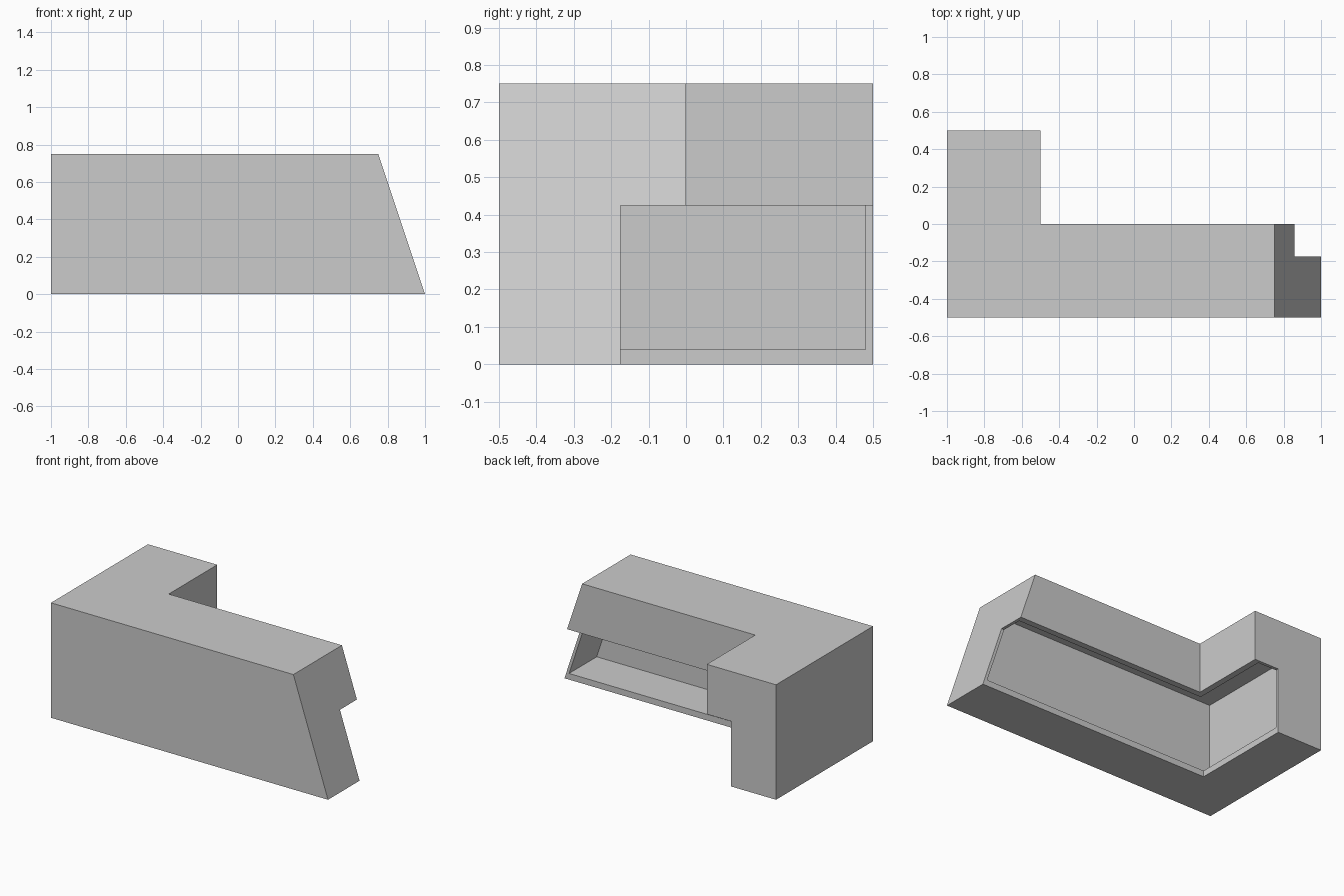
import bpy
import bmesh

cube = bpy.data.objects.get("Cube")
if cube:
    bpy.data.objects.remove(cube, do_unlink=True)

HEIGHT = 0.75
LEDGE = 0.425      # underside of the overhanging top
WALL = 0.04        # panel thickness
CAP = 0.02         # end panel thickness
DEPTH = 0.5        # depth of the top
BASE = 0.325       # depth of the base

grey = bpy.data.materials.new("light_grey")
grey.use_nodes = True
colour = (0.6, 0.6, 0.6, 1)
grey.diffuse_color = colour
grey.node_tree.nodes["Principled BSDF"].inputs["Base Color"].default_value = colour


# Stations along the L-shaped run: o is the distance inward from the outer wall
def back_end(inset):
    return lambda o, z: (-1 + o, 0.5 - inset, z)


def corner(o, z):
    return (-1 + o, -0.5 + o, z)


def slanted_end(inset):
    return lambda o, z: (1 - z / 3 - inset, -0.5 + o, z)


def sweep(name, profile, stations, closed):
    """Carry a profile through the stations, with optional end faces."""
    bm = bmesh.new()
    rings = [[bm.verts.new(place(o, z)) for o, z in profile] for place in stations]
    n = len(profile)
    for a, b in zip(rings, rings[1:]):
        for i in range(n):
            j = (i + 1) % n
            bm.faces.new((a[i], a[j], b[j], b[i]))
    if closed:
        bm.faces.new(rings[0])
        bm.faces.new(reversed(rings[-1]))
        bmesh.ops.recalc_face_normals(bm, faces=bm.faces)
    else:
        # Temporary ends give a closed volume for orienting the faces
        ends = [bm.faces.new(rings[0]), bm.faces.new(reversed(rings[-1]))]
        bmesh.ops.recalc_face_normals(bm, faces=bm.faces)
        bmesh.ops.delete(bm, geom=ends, context="FACES_ONLY")
    mesh = bpy.data.meshes.new(name)
    bm.to_mesh(mesh)
    bm.free()
    mesh.materials.append(grey)
    obj = bpy.data.objects.new(name, mesh)
    bpy.context.collection.objects.link(obj)
    return obj


# Hollow counter: floor, outer wall, top and hanging inner lip
shell = [(0, 0), (BASE, 0), (BASE, WALL), (WALL, WALL),
         (WALL, HEIGHT - WALL), (DEPTH - WALL, HEIGHT - WALL),
         (DEPTH - WALL, LEDGE), (DEPTH, LEDGE), (DEPTH, HEIGHT), (0, HEIGHT)]
sweep("counter_shell", shell, [back_end(CAP), corner, slanted_end(CAP)], False)

# Solid end panels
panel = [(0, 0), (BASE, 0), (BASE, LEDGE), (DEPTH, LEDGE),
         (DEPTH, HEIGHT), (0, HEIGHT)]
sweep("back_end_panel", panel, [back_end(0), back_end(CAP)], True)
sweep("slanted_end_panel", panel, [slanted_end(CAP), slanted_end(0)], True)
